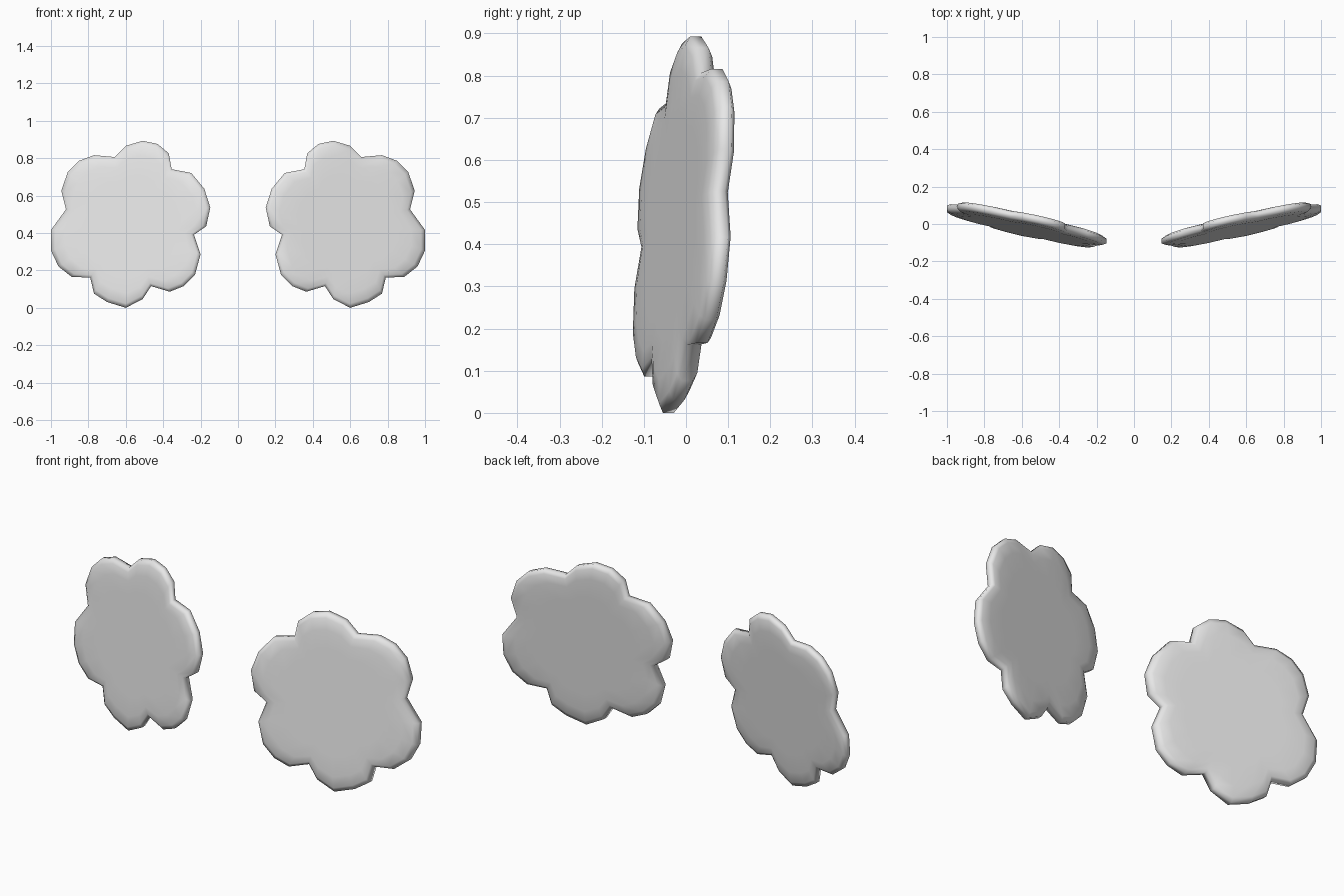
import bpy, bmesh, math

if "Cube" in bpy.data.objects:
    bpy.data.objects.remove(bpy.data.objects["Cube"])

# Scalloped outline of one plate (x, z), running round the seven lobes
OUTLINE = [(.51, .897), (.43, .88), (.37, .83), (.355, .745), (.25, .725), (.18, .64),
           (.148, .54), (.17, .44), (.235, .395), (.20, .29), (.23, .18), (.29, .12),
           (.365, .09), (.465, .12), (.51, .05), (.60, .004), (.70, .035), (.77, .08),
           (.79, .165), (.89, .17), (.96, .225), (1.0, .31), (1.0, .42), (.92, .53),
           (.945, .63), (.91, .73), (.85, .79), (.77, .82), (.66, .81), (.60, .87)]
CX, CZ = .575, .45
# Rings from rim to middle: scale, half thickness, blend towards a circle
RINGS = [(1, .013, 0), (.95, .024, 0), (.83, .029, .1), (.62, .029, .4)]

grey = bpy.data.materials.new("light_grey")
grey.diffuse_color = (.8, .8, .8, 1)
grey.use_nodes = True
grey.node_tree.nodes["Principled BSDF"].inputs["Base Color"].default_value = grey.diffuse_color


def ring_point(x, z, scale, blend):
    dx, dz = x - CX, z - CZ
    r = math.hypot(dx, dz)
    k = scale * (r * (1 - blend) + .42 * blend) / r
    return CX + dx * k, CZ + dz * k


def scalloped_plate(name, side):
    bm = bmesh.new()

    def vert(x, z, offset):
        y = .222 * (x - CX) + .095 * (z - CZ) - .005 + offset      # tilted plane
        return bm.verts.new((side * x, y, z - .004))

    def bridge(a, b):
        n = len(a)
        for i in range(n):
            j = (i + 1) % n
            bm.faces.new((a[i], a[j], b[j], b[i]))

    rims = []
    for face in (-1, 1):                                  # front, back
        loops = [[vert(*ring_point(x, z, s, b), face * h) for x, z in OUTLINE]
                 for s, h, b in RINGS]
        for a, b in zip(loops, loops[1:]):
            bridge(a, b)
        hub = vert(CX, CZ, face * .029)                   # flat middle
        inner = loops[-1]
        for i, v in enumerate(inner):
            bm.faces.new((v, inner[(i + 1) % len(inner)], hub))
        rims.append(loops[0])
    bridge(*rims)                                         # edge wall
    bmesh.ops.recalc_face_normals(bm, faces=bm.faces[:])
    for f in bm.faces:
        f.smooth = True
    mesh = bpy.data.meshes.new(name)
    bm.to_mesh(mesh)
    bm.free()
    mesh.materials.append(grey)
    bpy.context.collection.objects.link(bpy.data.objects.new(name, mesh))


for name, side in (("right_plate", 1), ("left_plate", -1)):
    scalloped_plate(name, side)
